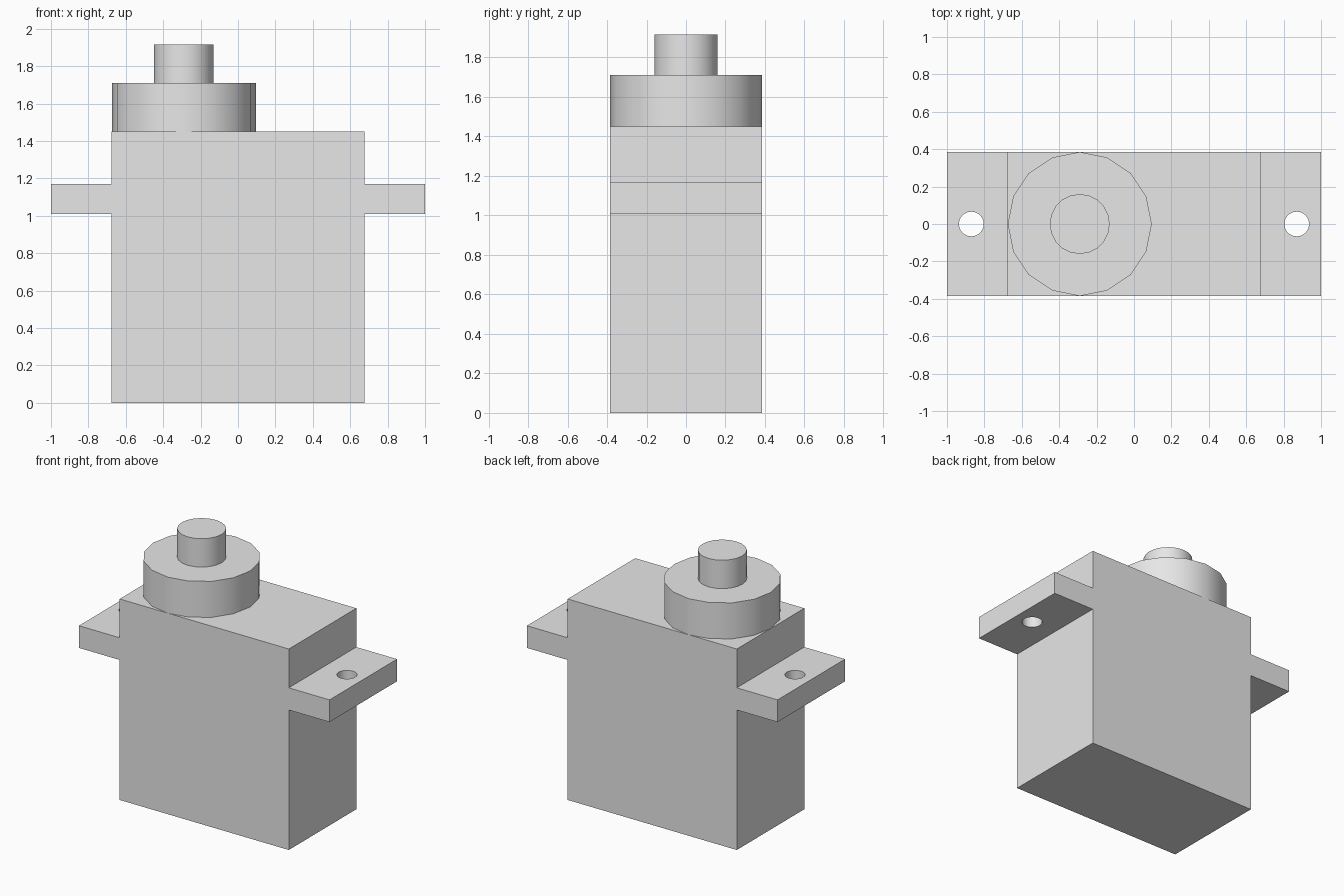
import bpy, bmesh, math

cube = bpy.data.objects.get("Cube")
if cube:
    bpy.data.objects.remove(cube, do_unlink=True)

grey = bpy.data.materials.new("light_grey")
grey.use_nodes = True
grey.diffuse_color = (0.8, 0.8, 0.8, 1)
grey.node_tree.nodes["Principled BSDF"].inputs["Base Color"].default_value = (0.8, 0.8, 0.8, 1)

BODY_X, FLANGE_X, HALF_DEPTH = 0.675, 1.0, 0.385
FLANGE_LOW, FLANGE_HIGH, BODY_TOP = 1.01, 1.17, 1.45


def shade(obj):
    bpy.ops.object.select_all(action="DESELECT")
    obj.select_set(True)
    bpy.context.view_layer.objects.active = obj
    bpy.ops.object.shade_smooth_by_angle(angle=math.radians(30))


def cylinder(name, x, radius, low, high, sides):
    # rotated so that a corner lies on the x axis
    bpy.ops.mesh.primitive_cylinder_add(
        vertices=sides, radius=radius, depth=high - low,
        location=(x, 0, (low + high) / 2))
    obj = bpy.context.object
    obj.name = name
    obj.data.materials.append(grey)
    shade(obj)
    return obj


# Housing with both mounting flanges, extruded from one symmetric outline
half = [(BODY_X, 0), (BODY_X, FLANGE_LOW), (FLANGE_X, FLANGE_LOW),
        (FLANGE_X, FLANGE_HIGH), (BODY_X, FLANGE_HIGH), (BODY_X, BODY_TOP)]
outline = half + [(-x, z) for x, z in reversed(half)]
bm = bmesh.new()
face = bm.faces.new([bm.verts.new((x, -HALF_DEPTH, z)) for x, z in outline])
extruded = bmesh.ops.extrude_face_region(bm, geom=[face])["geom"]
bmesh.ops.translate(bm, vec=(0, 2 * HALF_DEPTH, 0),
                    verts=[v for v in extruded if isinstance(v, bmesh.types.BMVert)])
bmesh.ops.recalc_face_normals(bm, faces=bm.faces)
mesh = bpy.data.meshes.new("housing")
bm.to_mesh(mesh)
bm.free()
mesh.materials.append(grey)
housing = bpy.data.objects.new("housing", mesh)
bpy.context.collection.objects.link(housing)

# Screw holes through the flanges
for side, x in (("left", 0.87), ("right", -0.87)):
    cutter = cylinder(side + "_hole_cutter", x, 0.066, FLANGE_LOW - 0.1, FLANGE_HIGH + 0.1, 32)
    cutter.hide_render = True
    cut = housing.modifiers.new(side + "_screw_hole", "BOOLEAN")
    cut.operation = "DIFFERENCE"
    cut.solver = "EXACT"
    cut.object = cutter
    bpy.ops.object.select_all(action="DESELECT")
    housing.select_set(True)
    bpy.context.view_layer.objects.active = housing
    bpy.ops.object.modifier_apply(modifier=cut.name)
    bpy.data.objects.remove(cutter, do_unlink=True)
shade(housing)

# Gear cover and output shaft
cylinder("gear_cover", -0.29, HALF_DEPTH, BODY_TOP, 1.71, 16)
cylinder("output_shaft", -0.29, 0.16, 1.71, 1.915, 20)
